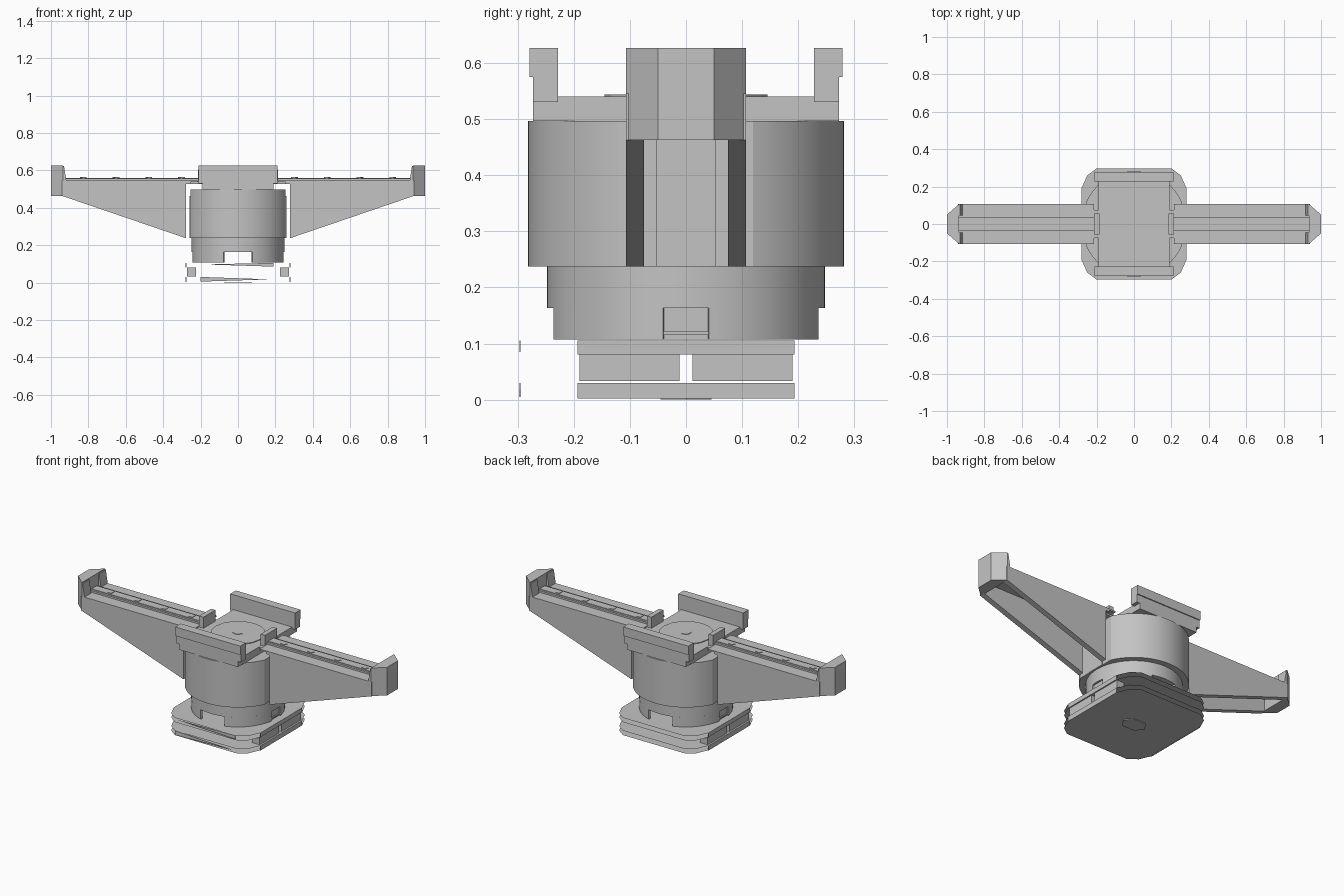
import bpy, bmesh, math
from mathutils import Matrix

cube = bpy.data.objects.get("Cube")
if cube:
    bpy.data.objects.remove(cube, do_unlink=True)

grey = bpy.data.materials.new("light_grey")
grey.use_nodes = True
GREY = (0.55, 0.55, 0.55, 1)
grey.diffuse_color = GREY
grey.node_tree.nodes["Principled BSDF"].inputs["Base Color"].default_value = GREY


def finish(name, bm, smooth=False):
    bmesh.ops.recalc_face_normals(bm, faces=bm.faces)
    mesh = bpy.data.meshes.new(name)
    bm.to_mesh(mesh)
    bm.free()
    mesh.materials.append(grey)
    ob = bpy.data.objects.new(name, mesh)
    bpy.context.collection.objects.link(ob)
    if smooth:
        bpy.ops.object.select_all(action='DESELECT')
        ob.select_set(True)
        bpy.context.view_layer.objects.active = ob
        bpy.ops.object.shade_smooth_by_angle(angle=math.radians(25))
    return ob


def prism(name, points, low, high, axis="z", smooth=False):
    """Extrude an outline along z, or an x-z outline along y."""
    bm = bmesh.new()
    place = (lambda p, h: (p[0], p[1], h)) if axis == "z" else (lambda p, h: (p[0], h, p[1]))
    face = bm.faces.new([bm.verts.new(place(p, low)) for p in points])
    if high != low:
        ext = bmesh.ops.extrude_face_region(bm, geom=[face], use_keep_orig=True)
        verts = [v for v in ext["geom"] if isinstance(v, bmesh.types.BMVert)]
        step = (0, 0, high - low) if axis == "z" else (0, high - low, 0)
        bmesh.ops.translate(bm, verts=verts, vec=step)
    return finish(name, bm, smooth)


def box(name, x0, x1, y0, y1, z0, z1):
    return prism(name, [(x0, y0), (x1, y0), (x1, y1), (x0, y1)], z0, z1)


def circle(r, n=64, limit=9):
    pts = [(r * math.cos(t * math.tau / n), r * math.sin(t * math.tau / n)) for t in range(n)]
    return [(max(-limit, min(limit, x)), y) for x, y in pts]


def turned(ob):
    """Add a copy turned half way round the vertical axis."""
    twin = ob.copy()
    twin.name = ob.name + "_opposite"
    twin.matrix_world = Matrix.Rotation(math.pi, 4, "Z")
    bpy.context.collection.objects.link(twin)


def arc_wall(name, r, a0, a1, z0, z1, n=20):
    """Thin curved wall, angles in degrees."""
    t = 0.012
    angles = [math.radians(a0 + (a1 - a0) * i / n) for i in range(n + 1)]
    outer = [(r * math.cos(a), r * math.sin(a)) for a in angles]
    inner = [((r - t) * math.cos(a), (r - t) * math.sin(a)) for a in reversed(angles)]
    return prism(name, outer + inner, z0, z1, smooth=True)


# Body: drum with flattened sides, collar, and lower ring with open windows
prism("drum", circle(0.282, 72, 0.255), 0.237, 0.497, smooth=True)
prism("collar", circle(0.248), 0.163, 0.237, smooth=True)
turned(arc_wall("lower_ring", 0.248, -72, -9.5, 0.107, 0.163))
turned(arc_wall("lower_ring_side", 0.248, 9.5, 72, 0.107, 0.163))
turned(box("ring_socket", 0.225, 0.236, -0.045, 0.045, 0.107, 0.163))
turned(box("socket_bar", 0.236, 0.243, -0.04, 0.04, 0.115, 0.122))

# Base: open stack of thin sheets with side walls and rails
quarter = [(0.28, 0.193), (0.25, 0.26), (0.2, 0.297)]
sheet = quarter + [(-x, y) for x, y in reversed(quarter)]
sheet += [(-x, -y) for x, y in sheet]
for i, z in enumerate((0.004, 0.03, 0.08, 0.105)):
    prism("base_sheet_%d" % (i + 1), sheet, z, z)
prism("base_mark", [(x, y * 0.7) for x, y in circle(0.075, 6)], 0.0, 0.004)
for z0, z1 in ((0.002, 0.03), (0.08, 0.105)):
    turned(box("base_side_wall", 0.276, 0.28, -0.193, 0.193, z0, z1))
turned(box("base_rail", 0.225, 0.273, -0.19, -0.012, 0.033, 0.08))
turned(box("base_rail_rear", 0.225, 0.273, 0.012, 0.19, 0.033, 0.08))
prism("base_front_strip", [(-0.2, 0.005), (-0.2, 0.03), (0.17, 0.017)], -0.297, -0.295, "y")
prism("base_upper_strip", [(-0.18, 0.097), (0.19, 0.085), (0.19, 0.105)], -0.297, -0.295, "y")

# Cradle on top of the drum
box("cradle_floor", -0.19, 0.19, -0.273, 0.273, 0.497, 0.54)
prism("cradle_disc", circle(0.145, 16), 0.54, 0.544)
prism("cradle_mark", circle(0.03, 5), 0.544, 0.547)
wall = [(-0.19, 0.5), (0.19, 0.5), (0.19, 0.53), (0.21, 0.53),
        (0.21, 0.627), (-0.21, 0.627), (-0.21, 0.53), (-0.19, 0.53)]
turned(prism("cradle_wall", wall, -0.273, -0.228, "y"))
turned(box("cradle_wall_lip", -0.21, 0.21, -0.279, -0.273, 0.575, 0.627))

# Arms: two tapered side plates under a deck, with a rail, stop and end block
side = [(0.278, 0.237), (0.94, 0.463), (0.94, 0.54), (0.255, 0.54), (0.255, 0.528), (0.278, 0.528)]
turned(prism("arm_side_front", side, -0.107, -0.075, "y"))
turned(prism("arm_side_rear", side, 0.075, 0.107, "y"))
turned(box("arm_deck", 0.19, 0.94, -0.075, 0.075, 0.528, 0.54))
turned(box("arm_deck_edge", 0.215, 0.94, -0.107, 0.107, 0.538, 0.546))
turned(box("arm_rail", 0.19, 0.935, -0.036, 0.036, 0.54, 0.556))
turned(box("arm_rail_cap", 0.2, 0.93, -0.024, 0.024, 0.556, 0.56))
turned(box("arm_stop", 0.185, 0.213, -0.055, 0.055, 0.54, 0.605))
turned(box("drum_pad", 0.255, 0.258, -0.053, 0.053, 0.237, 0.463))
for x in (0.3, 0.475, 0.65, 0.825):
    turned(prism("rail_mark", [(x + a, b) for a, b in circle(0.02, 5)], 0.56, 0.563))
tip = [(0.935, -0.107), (1, -0.05), (1, 0.05), (0.935, 0.107)]
turned(prism("end_block", tip, 0.463, 0.627))
wedge = [(0.918, 0.546), (0.935, 0.546), (0.935, 0.622), (0.93, 0.622)]
turned(prism("end_wedge_front", wedge, -0.107, -0.045, "y"))
turned(prism("end_wedge_rear", wedge, 0.045, 0.107, "y"))
